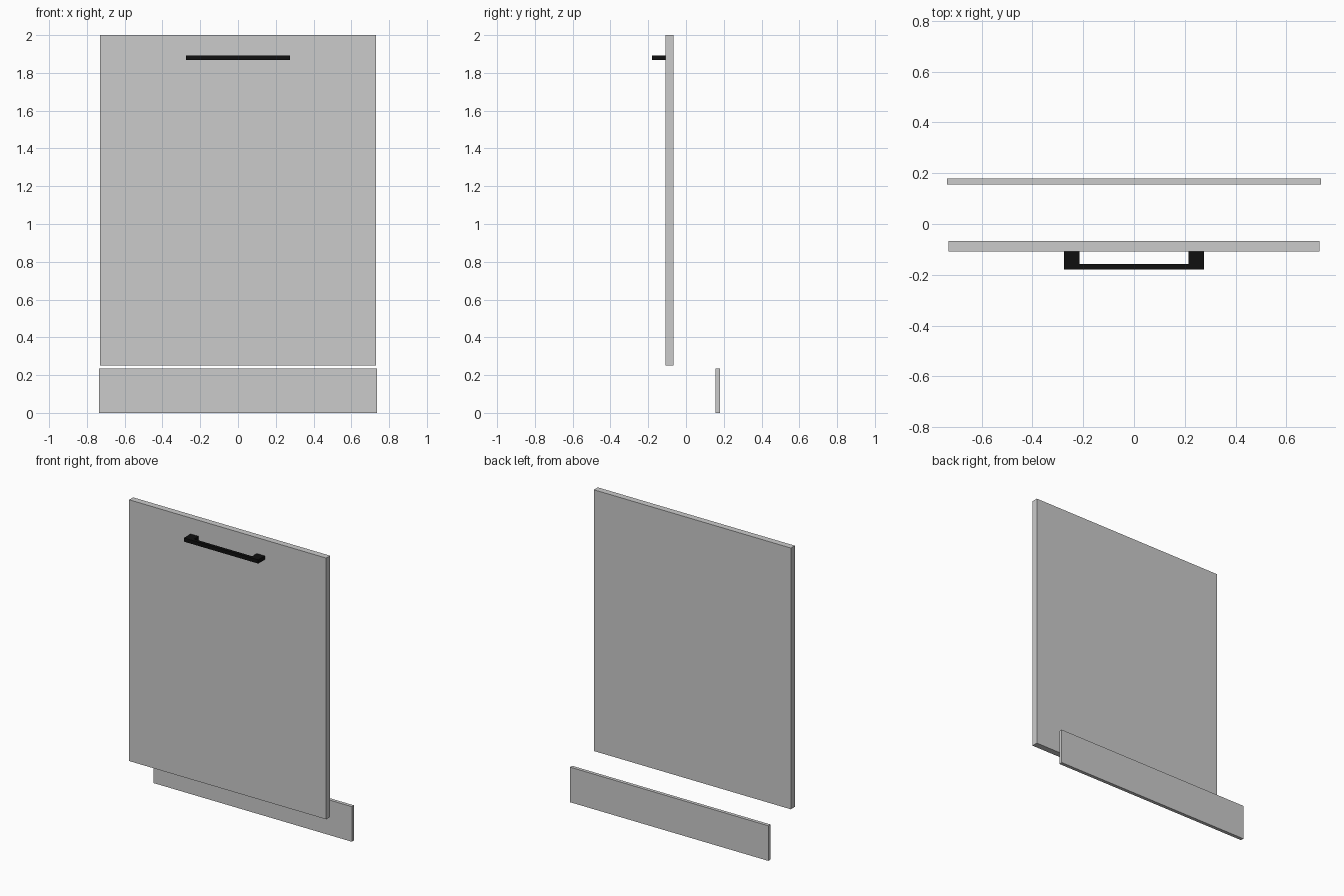
import bpy
import bmesh

if "Cube" in bpy.data.objects:
    bpy.data.objects.remove(bpy.data.objects["Cube"])


def prism(name, outline, z0, z1):
    """Extrude an xy outline from z0 up to z1."""
    bm = bmesh.new()
    face = bm.faces.new([bm.verts.new((x, y, z0)) for x, y in outline])
    ext = bmesh.ops.extrude_face_region(bm, geom=[face])
    top = [v for v in ext["geom"] if isinstance(v, bmesh.types.BMVert)]
    bmesh.ops.translate(bm, verts=top, vec=(0, 0, z1 - z0))
    bmesh.ops.recalc_face_normals(bm, faces=bm.faces)
    mesh = bpy.data.meshes.new(name)
    bm.to_mesh(mesh)
    bm.free()
    obj = bpy.data.objects.new(name, mesh)
    bpy.context.collection.objects.link(obj)
    return obj


def board(name, half_width, y0, y1, z0, z1):
    w = half_width
    return prism(name, [(-w, y0), (w, y0), (w, y1), (-w, y1)], z0, z1)


# Door panel and recessed plinth
board("door_panel", 0.73, -0.109, -0.067, 0.25, 2.0)
board("plinth_board", 0.735, 0.156, 0.179, 0.0, 0.235)

# U-shaped bar handle: two square feet joined by a thin grip
half = [(0.215, -0.157), (0.215, -0.109), (0.275, -0.109), (0.275, -0.179)]
outline = half + [(-x, y) for x, y in reversed(half)]
handle = prism("door_handle", outline, 1.868, 1.893)

black = bpy.data.materials.new("black")
black.diffuse_color = (0.005, 0.005, 0.005, 1)
black.use_nodes = True
black.node_tree.nodes["Principled BSDF"].inputs["Base Color"].default_value = black.diffuse_color
handle.data.materials.append(black)
